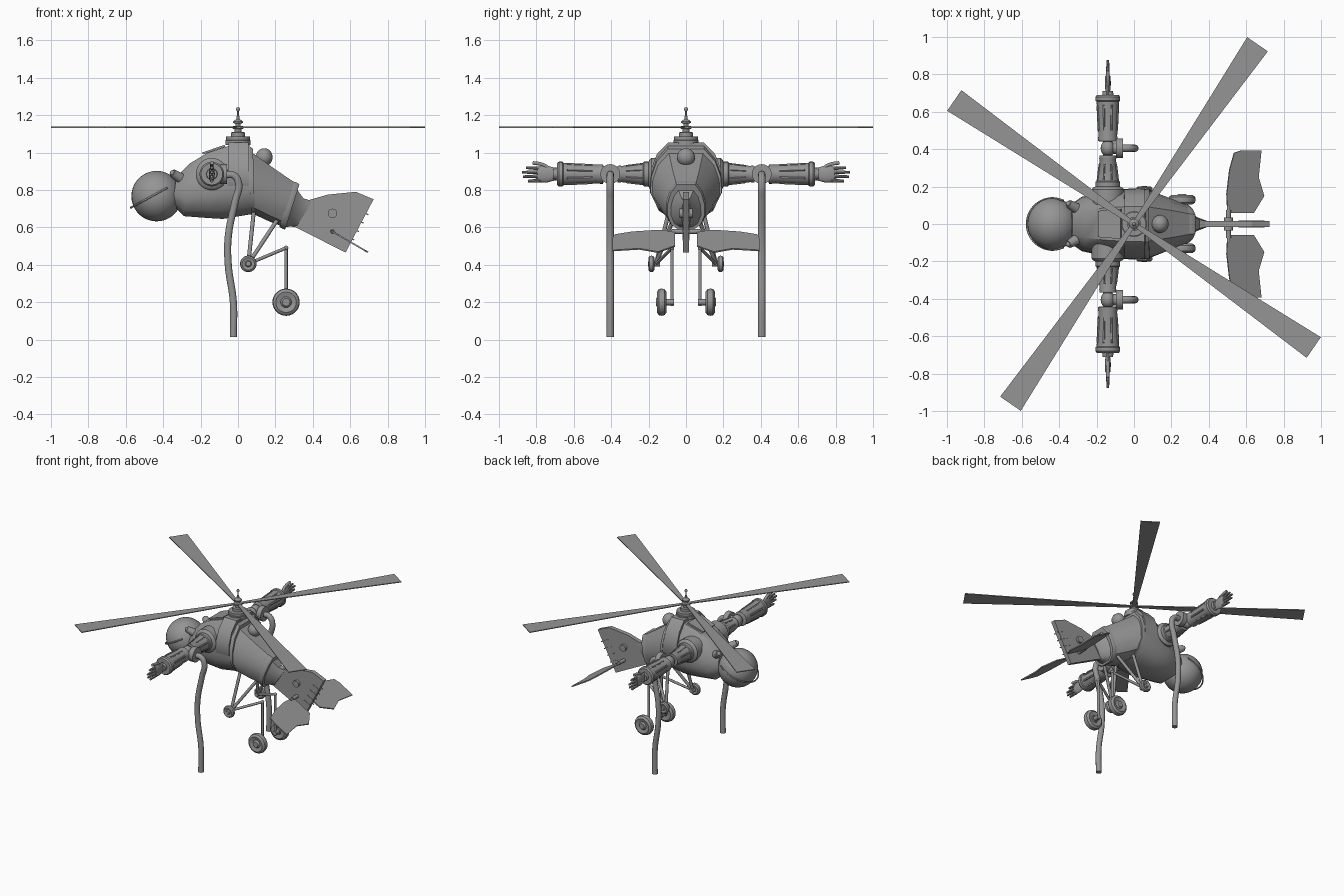
import bpy, bmesh, math
from mathutils import Vector, Matrix

if "Cube" in bpy.data.objects:
    bpy.data.objects.remove(bpy.data.objects["Cube"])

grey = bpy.data.materials.new("plain grey")
grey.use_nodes = True
COLOUR = (0.3, 0.3, 0.3, 1)
grey.diffuse_color = COLOUR
grey.node_tree.nodes["Principled BSDF"].inputs["Base Color"].default_value = COLOUR


def finish(name, bm, angle=35):
    bmesh.ops.recalc_face_normals(bm, faces=bm.faces)
    mesh = bpy.data.meshes.new(name)
    bm.to_mesh(mesh)
    bm.free()
    mesh.materials.append(grey)
    ob = bpy.data.objects.new(name, mesh)
    bpy.context.collection.objects.link(ob)
    bpy.ops.object.select_all(action='DESELECT')
    ob.select_set(True)
    bpy.context.view_layer.objects.active = ob
    bpy.ops.object.shade_smooth_by_angle(angle=math.radians(angle))
    return ob


def skin(name, rings, angle=35):
    """Bridge a list of equal point rings and cap both ends."""
    bm = bmesh.new()
    loops = [[bm.verts.new(p) for p in ring] for ring in rings]
    n = len(loops[0])
    for a, b in zip(loops, loops[1:]):
        for i in range(n):
            bm.faces.new((a[i], a[(i + 1) % n], b[(i + 1) % n], b[i]))
    bm.faces.new(loops[0])
    bm.faces.new(loops[-1])
    return finish(name, bm, angle)


def turned(name, origin, axis, profile, sides=24, flat=1.0):
    """Lathe (distance, radius) pairs along an axis."""
    turn = Vector(axis).to_track_quat('Z', 'Y')
    rings = []
    for d, r in profile:
        ring = []
        for i in range(sides):
            a = math.tau * i / sides
            ring.append(Vector(origin) + turn @ Vector((r * math.cos(a) * flat, r * math.sin(a), d)))
        rings.append(ring)
    return skin(name, rings)


def rod(name, a, b, r, r2=None, sides=12):
    axis = Vector(b) - Vector(a)
    return turned(name, a, axis, [(0, r), (axis.length, r2 or r)], sides)


def ball(name, centre, size):
    bm = bmesh.new()
    bmesh.ops.create_uvsphere(bm, u_segments=32, v_segments=18, radius=1,
                              matrix=Matrix.Translation(centre) @ Matrix.Diagonal((*size, 1)))
    return finish(name, bm, 60)


def tube(name, points, r):
    """Smooth round tube through points."""
    cu = bpy.data.curves.new(name, 'CURVE')
    cu.dimensions = '3D'
    cu.bevel_depth, cu.bevel_resolution, cu.resolution_u = r, 3, 8
    cu.use_fill_caps = True
    sp = cu.splines.new('BEZIER')
    sp.bezier_points.add(len(points) - 1)
    for bp, p in zip(sp.bezier_points, points):
        bp.co = p
        bp.handle_left_type = bp.handle_right_type = 'AUTO'
    cu.materials.append(grey)
    ob = bpy.data.objects.new(name, cu)
    bpy.context.collection.objects.link(ob)
    return ob


def plate(name, outline, offset):
    """Thicken a flat outline of 3D points both ways along an offset."""
    off = Vector(offset)
    return skin(name, [[Vector(p) - off for p in outline], [Vector(p) + off for p in outline]], 20)


# Hull cross-section, faceted, half widths and heights of one
HALF = [(.5, 1), (.82, .62), (.98, .15), (1, -.35), (.78, -.78), (.4, -1)]
SECTION = HALF + [(-y, z) for y, z in reversed(HALF)]


def hull(name, stations):
    """Stations: top x, top z, bottom x, bottom z, half width."""
    rings = []
    for tx, tz, bx, bz, w in stations:
        ring = []
        for y, z in SECTION:
            t = (z + 1) / 2
            ring.append((bx + (tx - bx) * t, y * w, bz + (tz - bz) * t))
        rings.append(ring)
    return skin(name, rings)


# Fuselage
hull("front_hull", [(-.33, .87, -.35, .72, .1), (-.26, .94, -.29, .66, .145),
                    (-.16, 1.0, -.16, .65, .172), (-.05, 1.035, -.08, .645, .185),
                    (.06, 1.045, .07, .67, .187)])
hull("mast_saddle", [(-.05, 1.055, -.06, .72, .188), (.055, 1.055, .06, .72, .19)])
hull("hull_rim", [(.06, 1.035, .07, .665, .192), (.08, 1.02, .09, .665, .19)])
hull("rear_hull", [(.075, 1.0, .085, .67, .183), (.2, .91, .16, .635, .145),
                   (.31, .835, .235, .605, .105)])
hull("tail_collar", [(.295, .845, .222, .603, .108), (.315, .84, .24, .592, .108),
                     (.328, .828, .252, .588, .1)])
hull("tail_boom", [(.31, .81, .25, .6, .09), (.35, .755, .28, .605, .045), (.4, .74, .31, .6, .024)])
ball("rear_dome", (.14, 0, .975), (.045, .048, .048))
plate("top_hatch", [(-.19, -.07, .995), (-.07, -.08, 1.036), (-.07, .08, 1.036), (-.19, .07, .995)], (-.002, 0, .005))

# Tail fin with pins and vents
plate("tail_fin", [(.34, 0, .735), (.48, 0, .775), (.63, 0, .79), (.725, 0, .75),
                   (.575, 0, .465), (.33, 0, .59), (.29, 0, .61)], (0, .016, 0))
rod("upper_fin_pin", (.505, -.035, .675), (.505, .035, .675), .025)
rod("tailplane_pin", (.505, -.075, .578), (.505, .075, .578), .013)
for i in range(4):
    x, z = .56 + .025 * i, .56 + .045 * i
    for s in (-1, 1):
        plate("fin_vent", [(x, s * .017, z), (x + .06, s * .017, z - .03),
                           (x + .063, s * .017, z - .025), (x + .003, s * .017, z + .005)], (0, .002, 0))

# Head, mouth line and eyes
ball("head", (-.435, 0, .767), (.135, .139, .135))
mouth = []
for i in range(13):
    a = math.radians(-115 + 230 * i / 12)
    x = -.435 - .138 * math.cos(a)
    mouth.append((x, .141 * math.sin(a) * .98, .745 + .55 * (x + .5)))
tube("mouth_line", mouth, .005)

# Rotor
turned("rotor_mast", (0, 0, 1.04), (0, 0, 1),
       [(0, .068), (.025, .068), (.027, .064), (.045, .064), (.046, .037), (.068, .037),
        (.07, .018), (.085, .018), (.088, .03), (.1, .03), (.103, .014), (.115, .014),
        (.118, .026), (.126, .026), (.14, .009), (.155, .008), (.158, .005), (.185, .005)])
ball("mast_tip", (0, 0, 1.231), (.01, .01, .012))
for i in range(4):
    turn = Matrix.Rotation(math.radians(55.5 + 90 * i), 3, 'Z')
    plate("rotor_blade", [turn @ Vector(p) for p in
          ((.02, -.012, 1.135), (1.166, -.067, 1.135), (1.166, .067, 1.135), (.02, .012, 1.135))],
          (0, 0, .003))

ARM_X, ARM_Z = -.14, .885
for s, side in ((1, "left"), (-1, "right")):
    # Eye knob
    rod(side + "_eye", (-.31, s * .085, .865), (-.35, s * .108, .89), .028, .022, 16)
    ball(side + "_pupil", (-.35, s * .108, .89), (.015, .015, .015))

    # Arm
    shoulder = (ARM_X, 0, ARM_Z)
    turned(side + "_upper_arm", shoulder, (0, s, 0),
           [(.1, .086), (.185, .086), (.195, .078), (.2, .066), (.225, .066), (.23, .06),
            (.345, .043), (.352, .046), (.365, .044), (.366, .026), (.45, .026)])
    ball(side + "_elbow", (ARM_X, s * .405, ARM_Z), (.038, .045, .045))
    turned(side + "_forearm", shoulder, (0, s, 0),
           [(.44, .042), (.445, .052), (.46, .052), (.47, .05), (.655, .06), (.66, .066),
            (.68, .066), (.69, .058), (.69, .03), (.71, .028)])
    for i in range(8):
        a = math.tau * (i + .5) / 8
        d = Vector((math.cos(a), 0, math.sin(a)))
        base = Vector(shoulder)
        rod(side + "_forearm_rib", base + d * .051 + Vector((0, s * .5, 0)),
            base + d * .058 + Vector((0, s * .635, 0)), .007, sides=6)
        rod(side + "_arm_rib", base + d * .059 + Vector((0, s * .235, 0)),
            base + d * .048 + Vector((0, s * .32, 0)), .005, sides=6)

    # Hand, flat in the vertical plane, with thumb on top
    turned(side + "_palm", shoulder, (0, s, 0),
           [(.68, .034), (.71, .036), (.745, .046), (.78, .044), (.795, .035)], 16, .35)
    for i, tip in enumerate((.855, .878, .872, .845)):
        z = ARM_Z + .03 - .021 * i
        rod(side + "_finger", (ARM_X, s * .775, z), (ARM_X, s * tip, z + .004 - .003 * i), .011, .007, 8)
    tube(side + "_thumb", [(ARM_X, s * .72, .905), (ARM_X, s * .765, .935), (ARM_X, s * .82, .945)], .01)

    # Elbow disc and hanging hose
    y = s * .405
    rod(side + "_hose_disc", (-.095, y, ARM_Z), (-.058, y, ARM_Z), .053, sides=28)
    rod(side + "_disc_mount", (-.14, y, ARM_Z), (-.09, y, ARM_Z), .03)
    tube(side + "_hose", [(-.07, y, .882), (-.02, y, .876), (.004, y, .83), (-.015, y, .74),
                          (-.052, y, .55), (-.052, y, .4), (-.025, y, .2), (-.025, y, .015)], .02)

    # Landing gear
    small, big, knee = (.055, s * .185, .405), (.257, s * .13, .2), (.257, s * .075, .49)
    inner = (.055, s * .16, .405)
    for name, centre, r, w in (("small", small, .044, .016), ("big", big, .073, .026)):
        turned(side + "_" + name + "_wheel", centre, (0, s, 0),
               [(-w, r * .3), (-w * .8, r * .35), (-w, r * .75), (-w * .6, r * .95), (0, r), (w * .6, r * .95),
                (w, r * .75), (w * .7, r * .4), (w, r * .33), (w * 1.15, r * .28)], 28)
    rod(side + "_small_axle", (.055, s * .14, .405), small, .015)
    rod(side + "_big_axle", (.257, s * .065, .2), big, .017)
    rod(side + "_wheel_strut", knee, (.257, s * .075, .18), .009)
    ball(side + "_knee", knee, (.012, .012, .012))
    rod(side + "_trailing_strut", inner, knee, .009)
    rod(side + "_front_strut", inner, (.085, s * .09, .69), .011)
    rod(side + "_rear_strut", inner, (.21, s * .07, .64), .011)

    # Tailplane, sloping down to the rear
    wing = [(.5, .06), (.495, .16), (.51, .29), (.535, .38), (.57, .392), (.68, .392),
            (.665, .25), (.695, .15), (.64, .06)]
    plate(side + "_tailplane", [(x, s * y, .58 - .58 * (x - .5)) for x, y in wing], (.002, 0, .0035))
    rod(side + "_tailplane_root", (.505, s * .05, .577), (.505, s * .1, .577), .009)
